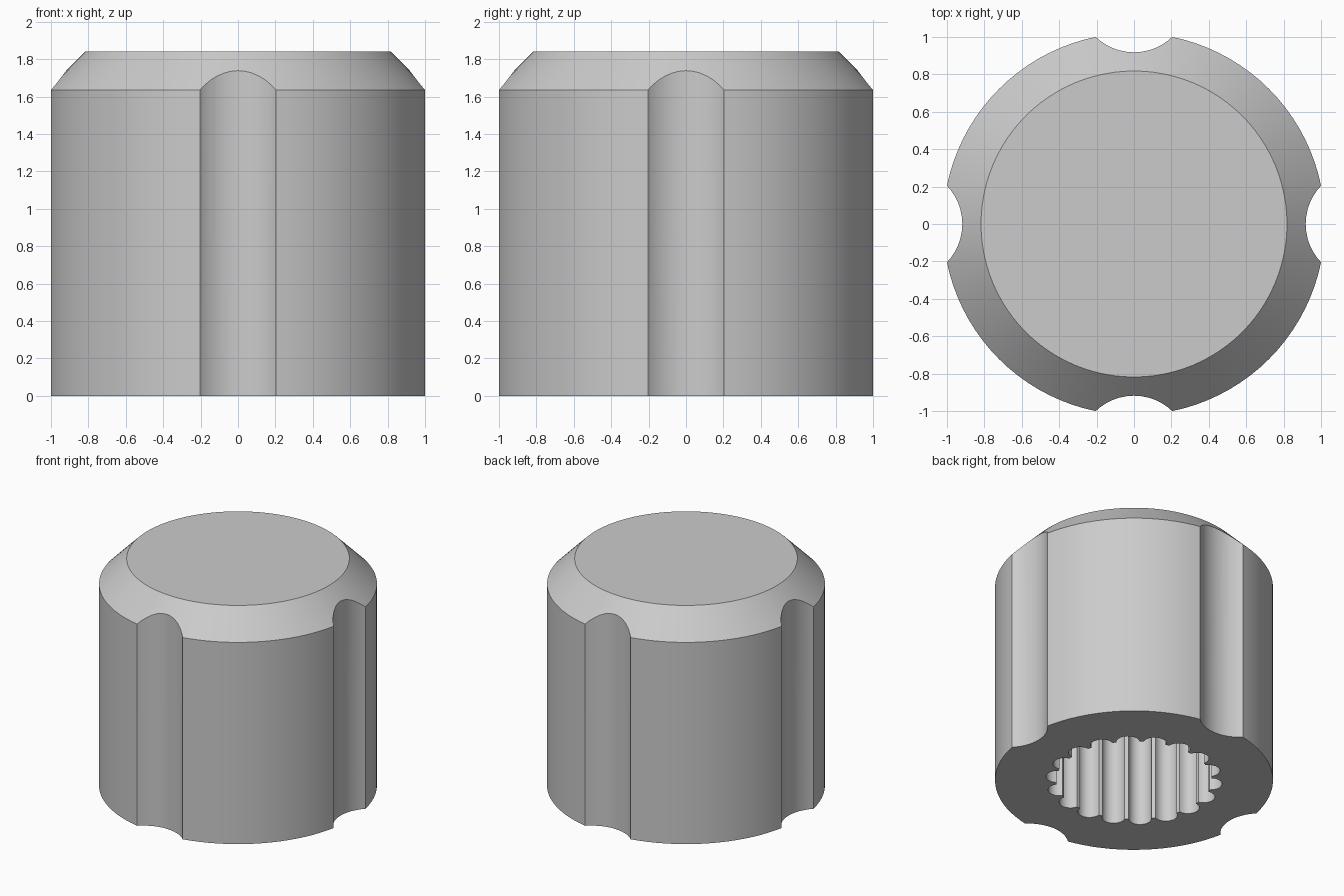
import bpy, bmesh, math
from math import sin, cos, pi, radians

if "Cube" in bpy.data.objects:
    bpy.data.objects.remove(bpy.data.objects["Cube"])

R = 1.021          # outer radius
TOP = 1.84         # height
SHOULDER = 1.635   # where the chamfer starts
SEG = 96

grey = bpy.data.materials.new("light grey")
grey.diffuse_color = (0.6, 0.6, 0.6, 1)
grey.use_nodes = True
grey.node_tree.nodes["Principled BSDF"].inputs["Base Color"].default_value = grey.diffuse_color


def make_object(name, bm):
    bmesh.ops.recalc_face_normals(bm, faces=bm.faces)
    mesh = bpy.data.meshes.new(name)
    bm.to_mesh(mesh)
    bm.free()
    mesh.materials.append(grey)
    ob = bpy.data.objects.new(name, mesh)
    bpy.context.collection.objects.link(ob)
    return ob


def circle(r, n, cx=0, cy=0):
    return [(cx + r * cos(2 * pi * i / n), cy + r * sin(2 * pi * i / n)) for i in range(n)]


def loft(name, sections):
    """Join (outline, z) sections of equal point count, capped at both ends."""
    bm = bmesh.new()
    rings = [[bm.verts.new((x, y, z)) for x, y in pts] for pts, z in sections]
    n = len(rings[0])
    for a, b in zip(rings, rings[1:]):
        for i in range(n):
            j = (i + 1) % n
            bm.faces.new((a[i], a[j], b[j], b[i]))
    bm.faces.new(rings[0][::-1])
    bm.faces.new(rings[-1])
    return make_object(name, bm)


def cut(target, cutter):
    mod = target.modifiers.new("cut", 'BOOLEAN')
    mod.operation = 'DIFFERENCE'
    mod.solver = 'EXACT'
    mod.object = cutter
    bpy.context.view_layer.objects.active = target
    bpy.ops.object.modifier_apply(modifier=mod.name)
    bpy.data.objects.remove(cutter, do_unlink=True)


# Knob body with chamfered top
knob = loft("knob_body", [(circle(R, SEG), 0), (circle(R, SEG), SHOULDER),
                          (circle(0.818, SEG), TOP)])

# Four grip flutes
for k in range(4):
    a = k * pi / 2
    pts = circle(0.297, 48, 1.215 * cos(a), 1.215 * sin(a))
    cut(knob, loft("flute_cutter", [(pts, -0.2), (pts, TOP + 0.2)]))

# Splined shaft socket: 18 rounded grooves around the bore
LOBES, CENTRE, LOBE_R = 18, 0.565, 0.085
socket = []
for k in range(LOBES):
    a = radians(5.5) + 2 * pi * k / LOBES
    for s in range(11):
        t = a + radians(-90 + 18 * s)
        socket.append((CENTRE * cos(a) + LOBE_R * cos(t), CENTRE * sin(a) + LOBE_R * sin(t)))
cut(knob, loft("socket_cutter", [(socket, -0.2), (socket, 1.3)]))

# Smooth curved walls, crisp edges
bpy.ops.object.select_all(action='DESELECT')
knob.select_set(True)
bpy.context.view_layer.objects.active = knob
bpy.ops.object.shade_smooth_by_angle(angle=radians(25))
